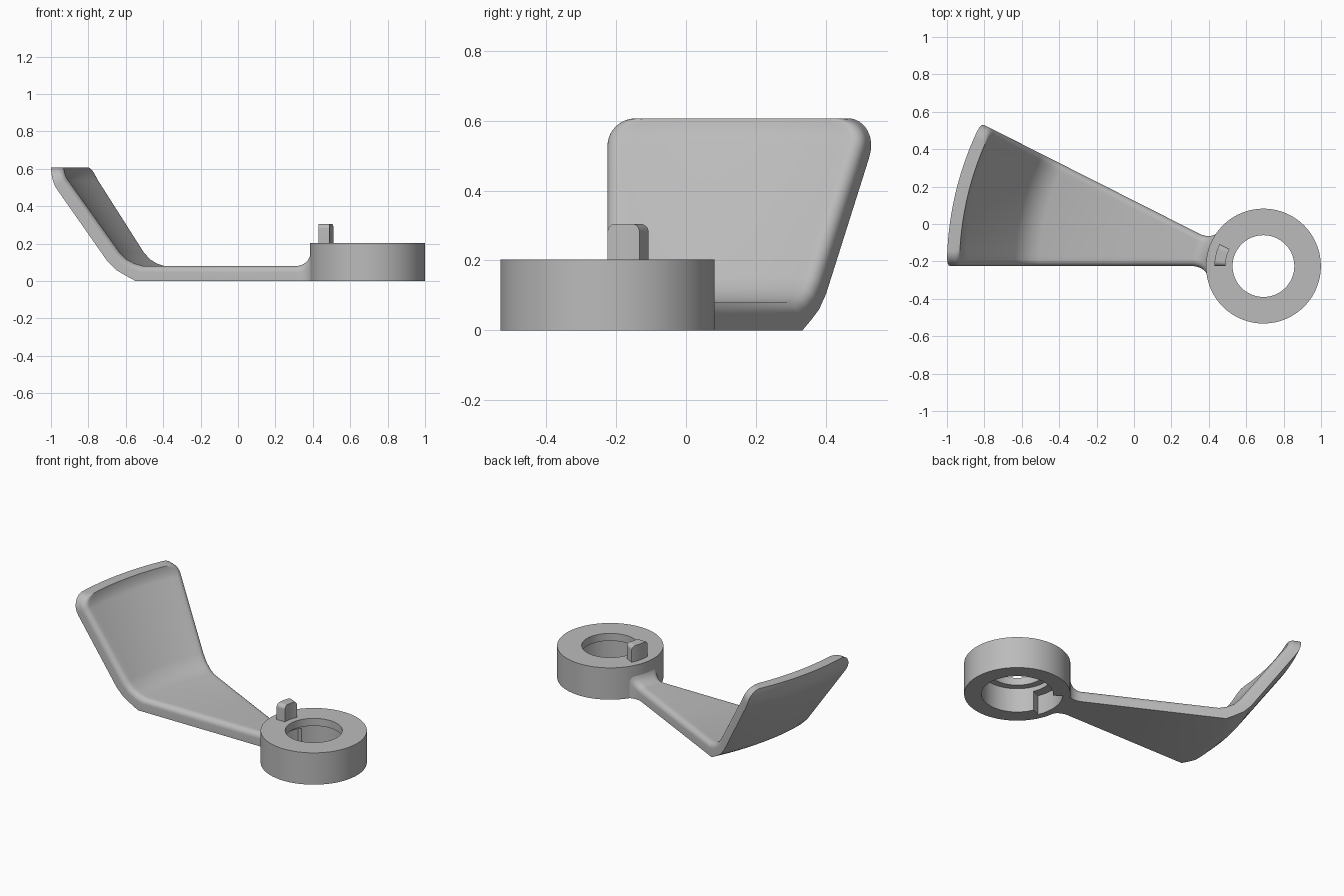
import bpy, bmesh, math

if "Cube" in bpy.data.objects:
    bpy.data.objects.remove(bpy.data.objects["Cube"])

CX, CY = 0.692, -0.225          # ring axis; every part is swept about it
A0, A1 = math.pi, math.radians(153.2)

grey = bpy.data.materials.new("light_grey")
grey.diffuse_color = (0.5, 0.5, 0.5, 1)
grey.use_nodes = True
grey.node_tree.nodes["Principled BSDF"].inputs["Base Color"].default_value = grey.diffuse_color


def polar(r, a, z):
    return (CX + r * math.cos(a), CY + r * math.sin(a), z)


def loft(name, loops, closed=False):
    """Skin a list of equal-length point loops into a solid."""
    bm = bmesh.new()
    rows = [[bm.verts.new(p) for p in loop] for loop in loops]
    n = len(rows[0])
    for i in range(len(rows) if closed else len(rows) - 1):
        a, b = rows[i], rows[(i + 1) % len(rows)]
        for j in range(n):
            k = (j + 1) % n
            bm.faces.new((a[j], a[k], b[k], b[j]))
    if not closed:
        bm.faces.new(rows[0])
        bm.faces.new(rows[-1])
    bmesh.ops.recalc_face_normals(bm, faces=bm.faces[:])
    me = bpy.data.meshes.new(name)
    bm.to_mesh(me)
    bm.free()
    me.materials.append(grey)
    ob = bpy.data.objects.new(name, me)
    bpy.context.collection.objects.link(ob)
    return ob


def smooth(ob, angle=30):
    bpy.ops.object.select_all(action='DESELECT')
    ob.select_set(True)
    bpy.context.view_layer.objects.active = ob
    bpy.ops.object.shade_smooth_by_angle(angle=math.radians(angle))


def fillet(d, rad):
    """Offset of a quarter-round at distance d from its end."""
    d = min(max(d, 0), rad)
    return rad - math.sqrt(rad * rad - (rad - d) ** 2)


def arc_block(name, r0, r1, a0, a1, z0, z1, rad=0.0, steps=40):
    """Curved block; rad rounds the two upper end corners."""
    loops = []
    length = abs(a1 - a0) * (r0 + r1) / 2
    for i in range(steps + 1):
        u = (1 - math.cos(math.pi * i / steps)) / 2
        a = a0 + (a1 - a0) * u
        top = z1 - (fillet(min(u, 1 - u) * length, rad) if rad else 0)
        loops.append([polar(r0, a, z0), polar(r1, a, z0),
                      polar(r1, a, top), polar(r0, a, top)])
    return loft(name, loops)


# Hub ring with a lip at the top of a wider bore
profile = [(0.307, 0), (0.307, 0.203), (0.165, 0.203),
           (0.165, 0.155), (0.207, 0.155), (0.207, 0)]
SEG = 128
hub = loft("hub_ring", [[polar(r, 2 * math.pi * i / SEG, z) for r, z in profile]
                        for i in range(SEG)], closed=True)

# Stop slot cut into the bore from below
cutter = arc_block("slot_cutter", 0.19, 0.265, math.radians(203), math.radians(145), -0.05, 0.125)
cutter.hide_render = True
mod = hub.modifiers.new("slot", 'BOOLEAN')
mod.operation = 'DIFFERENCE'
mod.solver = 'EXACT'
mod.object = cutter
bpy.context.view_layer.objects.active = hub
bpy.ops.object.modifier_apply(modifier=mod.name)
bpy.data.objects.remove(cutter)
smooth(hub)

# Stop pin on top of the hub
smooth(arc_block("stop_pin", 0.203, 0.262, A0, A1, 0.19, 0.305, rad=0.025))

# Arm and raised paddle: stations of (outer r, outer z, inner r, inner z, side inset)
stations = []
for k in range(9):                       # flare into the hub
    d = 0.08 * (k / 8) ** 1.6
    r = 0.302 + d
    stations.append((r, 0, r, 0.08 + fillet(d, 0.08), -fillet(d, 0.08) * 0.7))
for ro, zo, ri, zi in [(0.8, 0, 0.8, 0.08), (1.24, 0, 1.20, 0.08),
                       (1.295, 0.03, 1.245, 0.093), (1.345, 0.06, 1.29, 0.117),
                       (1.39, 0.105, 1.327, 0.155)]:
    stations.append((ro, zo, ri, zi, 0))


def bezier(a, b, c, u):
    return (1 - u) ** 2 * a + 2 * u * (1 - u) * b + u * u * c


for k in range(15):                      # bend upright, with rounded top corners
    u = 1 - (1 - k / 14) ** 2
    ro, zo = bezier(1.660, 1.690, 1.692, u), bezier(0.490, 0.535, 0.607, u)
    ri, zi = bezier(1.594, 1.618, 1.625, u), bezier(0.530, 0.560, 0.607, u)
    stations.append((ro, zo, ri, zi, fillet(0.607 - (zo + zi) / 2, 0.08)))

F, N = 0.035, 20                         # edge rounding, divisions across
loops = []
for ro, zo, ri, zi, inset in stations:
    th = math.hypot(ro - ri, zo - zi)
    edge = [(inset, 0)]
    for q in range(7):
        w = math.pi / 2 * q / 6
        edge.append((inset + F * (1 - math.cos(w)), 1 - F / th * (1 - math.sin(w))))

    def point(s, t, far, mix=None):
        r, z = ro + (ri - ro) * t, zo + (zi - zo) * t
        near_a, far_a = A0 - s / r, A1 + s / r
        if mix is None:
            mix = 1 if far else 0
        return polar(r, near_a + (far_a - near_a) * mix, z)

    loop = [point(s, t, False) for s, t in edge]
    loop += [point(inset + F, 1, False, i / N) for i in range(1, N)]
    loop += [point(s, t, True) for s, t in reversed(edge)]
    loop += [point(inset, 0, False, 1 - i / N) for i in range(1, N)]
    loops.append(loop)
smooth(loft("arm_and_paddle", loops), 32)
